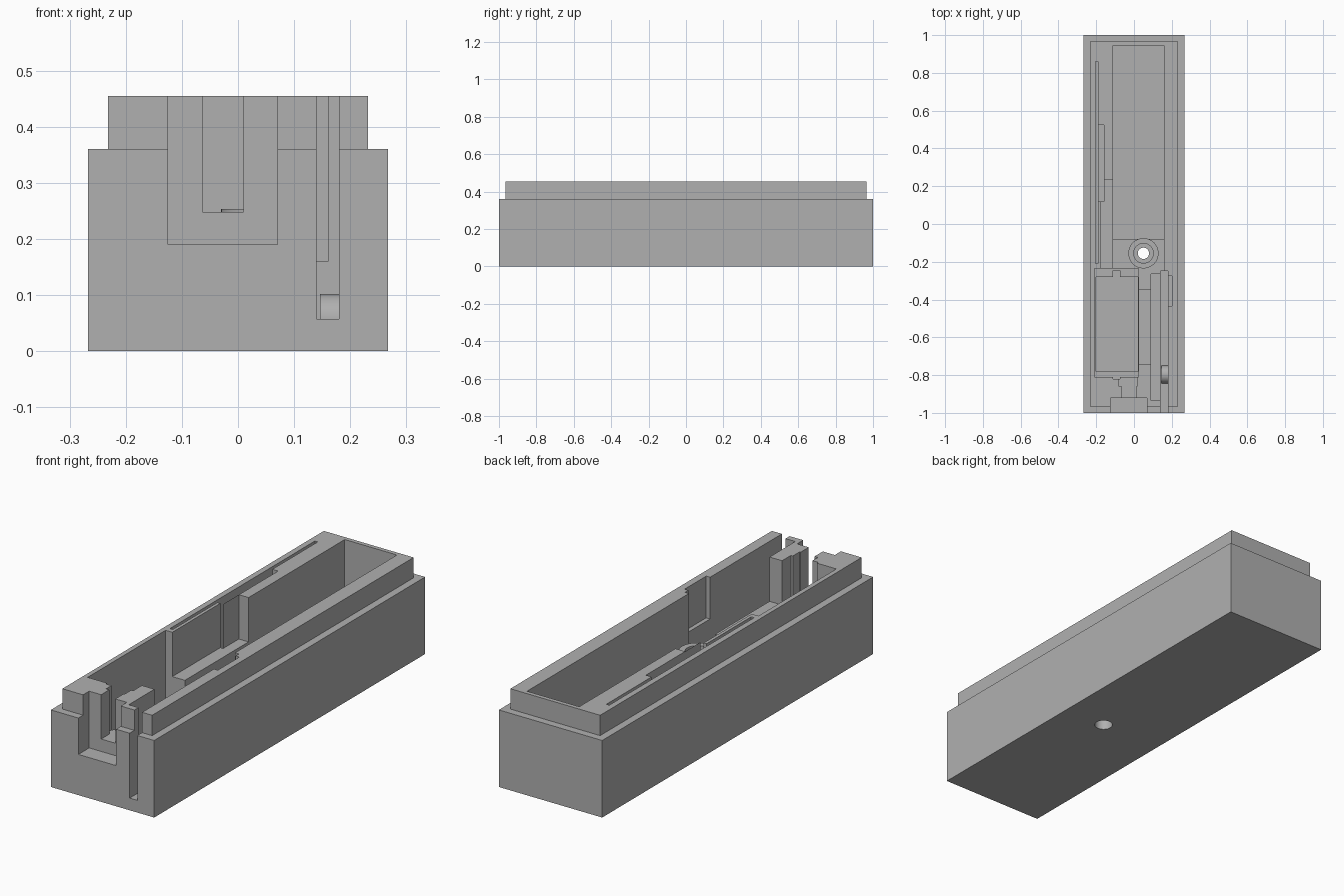
import bpy, math

old = bpy.data.objects.get("Cube")
if old:
    bpy.data.objects.remove(old, do_unlink=True)

grey = bpy.data.materials.new("plain grey")
grey.use_nodes = True
colour = (0.434, 0.434, 0.434, 1)
grey.diffuse_color = colour
grey.node_tree.nodes["Principled BSDF"].inputs["Base Color"].default_value = colour


def box(name, x0, x1, y0, y1, z0, z1):
    bpy.ops.mesh.primitive_cube_add(
        size=1, location=((x0 + x1) / 2, (y0 + y1) / 2, (z0 + z1) / 2))
    ob = bpy.context.object
    ob.name = name
    ob.scale = (x1 - x0, y1 - y0, z1 - z0)
    return ob


def rod(name, centre, r, depth, turn=0):
    bpy.ops.mesh.primitive_cylinder_add(
        vertices=48, radius=r, depth=depth, location=centre, rotation=(0, turn, 0))
    ob = bpy.context.object
    ob.name = name
    return ob


def combine(body, tool, how):
    """Apply one boolean and remove the tool."""
    mod = body.modifiers.new("cut", "BOOLEAN")
    mod.operation, mod.object, mod.solver = how, tool, "EXACT"
    bpy.context.view_layer.update()
    graph = bpy.context.evaluated_depsgraph_get()
    mesh = bpy.data.meshes.new_from_object(body.evaluated_get(graph))
    body.modifiers.clear()
    body.data = mesh
    bpy.data.objects.remove(tool, do_unlink=True)


# Case block with its raised, inset lip
TOP = 0.455
case = box("lower_case", -0.267, 0.267, -1, 1, 0, 0.36)
combine(case, box("lip", -0.232, 0.232, -0.965, 0.965, 0.2, TOP), "UNION")

# Open pockets: x range, y range, floor height
pockets = {
    "battery_bay": (-0.11, 0.16, -0.08, 0.945, 0.057),
    "screw_platform": (-0.11, 0.16, -0.25, -0.07, 0.16),
    "side_ledge": (-0.175, -0.10, -0.24, 0.12, 0.248),
    "side_ledge_end": (-0.16, -0.10, 0.11, 0.235, 0.248),
    "board_slot": (-0.205, -0.19, -0.21, 0.86, 0.15),
    "board_recess": (-0.195, -0.16, 0.12, 0.525, 0.20),
    "module_bay": (-0.21, 0.025, -0.81, -0.235, 0.10),
    "module_well": (-0.20, 0.02, -0.78, -0.28, 0.057),
    "rear_nub": (-0.11, -0.075, -0.29, -0.245, 0.057),
    "front_nub": (-0.11, -0.075, -0.82, -0.77, 0.10),
    "wire_corner": (0.02, 0.095, -0.345, -0.24, 0.16),
    "wire_shelf": (0.02, 0.095, -0.745, -0.34, 0.248),
    "wire_channel": (0.09, 0.145, -0.935, -0.265, 0.12),
    "channel_mouth": (0.09, 0.145, -0.27, -0.24, 0.16),
    "switch_slot": (0.14, 0.18, -1.1, -0.25, 0.057),
    "switch_recess": (0.17, 0.20, -0.435, -0.275, 0.26),
    "port_collar": (-0.08, 0.015, -0.86, -0.80, 0.248),
    "port_neck": (-0.063, 0.01, -0.93, -0.85, 0.248),
    "port_notch": (-0.125, 0.07, -1.1, -0.92, 0.19),
}
for name, (x0, x1, y0, y1, floor) in pockets.items():
    combine(case, box(name, x0, x1, y0, y1, floor, 0.6), "DIFFERENCE")

# Screw boss with stepped through hole
SX, SY = 0.05, -0.155
combine(case, rod("boss", (SX, SY, 0.1765), 0.08, 0.153), "UNION")
combine(case, rod("head_seat", (SX, SY, 0.25), 0.052, 0.2), "DIFFERENCE")
combine(case, rod("screw_hole", (SX, SY, 0.2), 0.03, 0.6), "DIFFERENCE")
combine(case, rod("bottom_hole", (SX, SY, 0), 0.04, 0.1), "DIFFERENCE")

# Rounded bump in the switch slot
combine(case, rod("slot_bump", (0.168, -0.797, 0.055), 0.047, 0.044, math.pi / 2), "UNION")

case.data.materials.clear()
case.data.materials.append(grey)
for face in case.data.polygons:
    face.material_index = 0
bpy.ops.object.select_all(action="DESELECT")
case.select_set(True)
bpy.context.view_layer.objects.active = case
bpy.ops.object.shade_smooth_by_angle(angle=math.radians(30))
